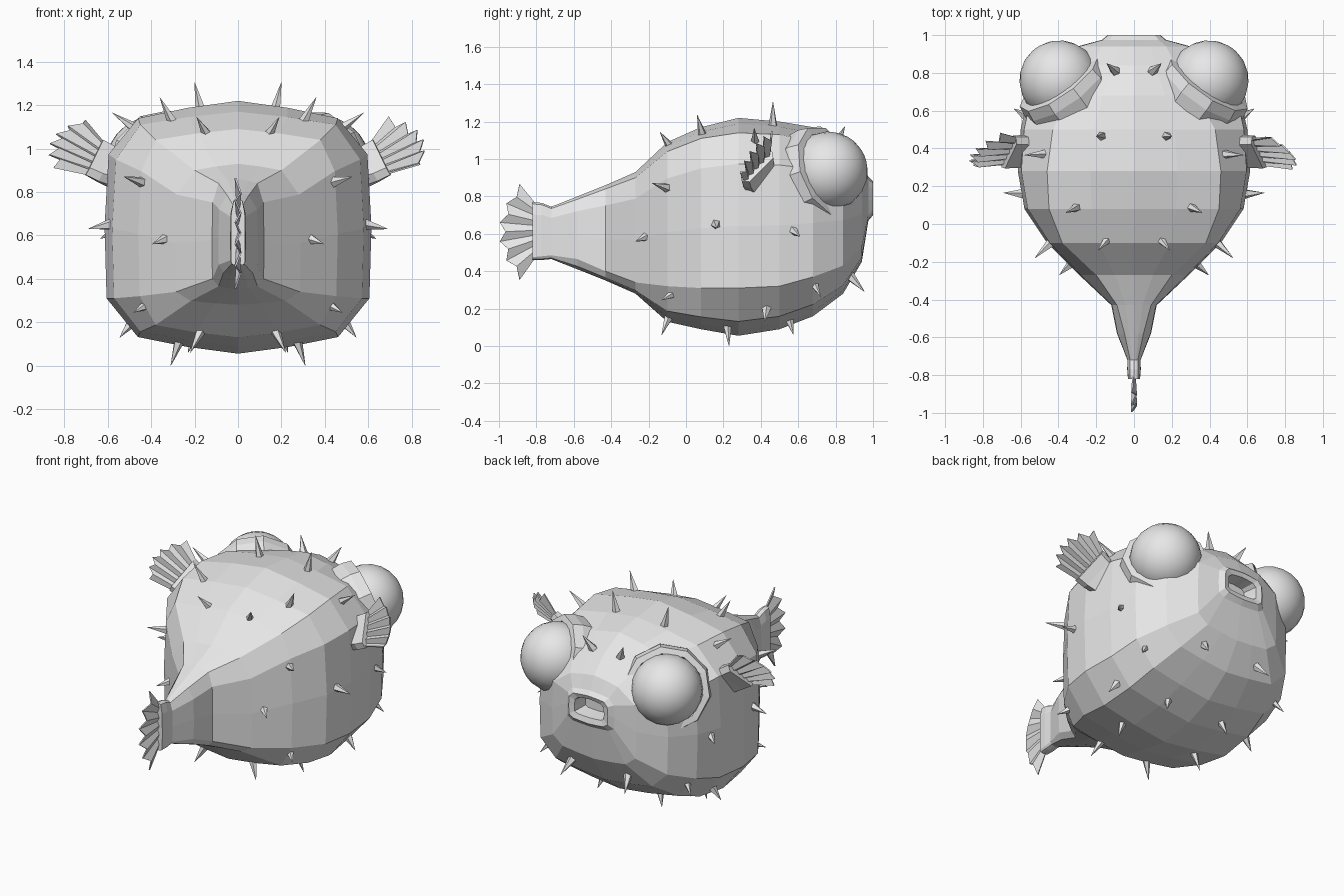
import bpy, bmesh, math
from mathutils import Vector

if "Cube" in bpy.data.objects:
    bpy.data.objects.remove(bpy.data.objects["Cube"])

grey = bpy.data.materials.new("pale_grey")
grey.diffuse_color = (0.8, 0.8, 0.8, 1)
grey.use_nodes = True
grey.node_tree.nodes["Principled BSDF"].inputs["Base Color"].default_value = grey.diffuse_color


def finish(name, bm, smooth=False):
    bmesh.ops.recalc_face_normals(bm, faces=bm.faces[:])
    me = bpy.data.meshes.new(name)
    bm.to_mesh(me)
    bm.free()
    me.materials.append(grey)
    for p in me.polygons:
        p.use_smooth = smooth
    ob = bpy.data.objects.new(name, me)
    bpy.context.collection.objects.link(ob)
    return ob


def loft(bm, loops):
    """Skin a list of closed point loops and cap both ends."""
    rings = [[bm.verts.new(p) for p in lp] for lp in loops]
    n = len(rings[0])
    for a, b in zip(rings, rings[1:]):
        for i in range(n):
            j = (i + 1) % n
            bm.faces.new((a[i], a[j], b[j], b[i]))
    bm.faces.new(rings[0])
    bm.faces.new(rings[-1])


def turned(bm, origin, axis, steps, sides):
    """Rings of (radius, distance along axis) around an axis."""
    axis = Vector(axis).normalized()
    u = axis.orthogonal().normalized()
    v = axis.cross(u)
    loft(bm, [[Vector(origin) + axis * d + (u * math.cos(t) + v * math.sin(t)) * r
               for t in (2 * math.pi * k / sides for k in range(sides))]
              for r, d in steps])


def section(y, top, ct, sl, bot, cw, w):
    """Boxy body cross-section: crown, shoulder, flank, belly corner, keel."""
    cb = max(cw, 0.75 * w)
    cz = bot + 0.3 * (sl - bot)
    half = [(cw * .5, top + (ct - top) * .4), (cw, ct), (w * .97, ct - .2 * (ct - sl)),
            (w, ct - .6 * (ct - sl)), (w * .985, sl), (cb, cz), (cb * .5, bot + (cz - bot) * .4)]
    pts = [(0, top)] + half + [(0, bot)] + [(-x, z) for x, z in reversed(half)]
    return [(x, y, z) for x, z in pts]


# body, from tail to lips, ending inside the mouth
rows = [
    (-.82, .77, .76, .475, .46, .02, .032),
    (-.77, .765, .755, .48, .46, .022, .036),
    (-.72, .745, .735, .485, .465, .02, .035),
    (-.58, .80, .785, .465, .41, .05, .09),
    (-.43, .86, .84, .40, .35, .09, .12),
    (-.27, .93, .90, .34, .28, .20, .29),
    (-.10, 1.09, 1.04, .32, .13, .38, .46),
    (.08, 1.17, 1.11, .31, .09, .45, .58),
    (.28, 1.22, 1.14, .31, .055, .46, .615),
    (.50, 1.20, 1.13, .32, .09, .43, .60),
    (.68, 1.17, 1.09, .37, .16, .33, .56),
    (.84, 1.09, 1.04, .43, .28, .22, .46),
    (.94, .99, .96, .53, .45, .17, .30),
    (.975, .905, .89, .70, .67, .13, .17),
    (1.0, .88, .87, .73, .70, .11, .14),
    (.99, .855, .845, .75, .735, .08, .105),
    (.90, .85, .84, .76, .745, .07, .09),
]
bm = bmesh.new()
loft(bm, [section(*r) for r in rows])
finish("body", bm)


def fan(name, b0, b1, tips, pleat):
    """Pleated fin: rays from a base line to a curved row of tips."""
    b0, b1, pleat = Vector(b0), Vector(b1), Vector(pleat)
    t0, t1, t2 = (Vector(t) for t in tips)
    mid = 2 * t1 - (t0 + t2) / 2
    bm, n = bmesh.new(), 10
    prev = None
    for i in range(n + 1):
        t = i / n
        base = b0.lerp(b1, t)
        tip = t0 * (1 - t) ** 2 + mid * 2 * t * (1 - t) + t2 * t * t
        odd = i % 2
        tip = base.lerp(tip, 0.84 if odd else 1.0) + pleat * (1 if odd else -1)
        cur = (bm.verts.new(base + pleat * (.3 if odd else -.3)), bm.verts.new(tip))
        if prev:
            bm.faces.new((prev[0], cur[0], cur[1], prev[1]))
        prev = cur
    ob = finish(name, bm)
    mod = ob.modifiers.new("thickness", "SOLIDIFY")
    mod.thickness = 0.008
    mod.offset = 0


# tail fin
fan("tail_fin", (0, -.78, .51), (0, -.78, .73),
    [(0, -.89, .355), (0, -1.0, .61), (0, -.89, .865)], (.012, 0, 0))

# spikes on the right half as (base, tip); mirrored to the left
spikes = [
    ((.17, .465, 1.17), (.20, .465, 1.305)), ((.30, .09, 1.12), (.36, .06, 1.235)),
    ((.14, -.08, 1.06), (.19, -.14, 1.145)), ((.47, .37, 1.09), (.58, .365, 1.165)),
    ((.44, -.10, .845), (.525, -.18, .87)), ((.59, .16, .65), (.69, .165, .63)),
    ((.33, -.21, .585), (.395, -.27, .56)), ((.42, -.07, .28), (.48, -.13, .245)),
    ((.49, .43, .20), (.545, .42, .13)), ((.27, .22, .12), (.31, .23, 0)),
    ((.17, -.09, .165), (.22, -.13, .06)), ((.20, .55, .15), (.23, .575, .06)),
    ((.48, .68, .34), (.54, .72, .265)), ((.20, .88, .37), (.23, .955, .29)),
    ((.57, .57, .62), (.635, .61, .585)), ((.10, .81, 1.09), (.145, .85, 1.175)),
]

for side, label in ((1, "right"), (-1, "left")):
    def m(p):
        return Vector((p[0] * side, p[1], p[2]))

    # eye socket cup and eyeball
    look = m((.55, .75, .30)).normalized()
    centre = m((.395, .76, .935))
    bm = bmesh.new()
    turned(bm, centre, look, [(.25, -.20), (.265, -.06), (.255, 0), (.215, 0.005), (.20, -.05)], 10)
    finish("eye_socket_" + label, bm)
    bm = bmesh.new()
    bmesh.ops.create_uvsphere(bm, u_segments=20, v_segments=12, radius=.212)
    bmesh.ops.rotate(bm, verts=bm.verts[:], matrix=look.to_track_quat('Z', 'Y').to_matrix())
    bmesh.ops.translate(bm, verts=bm.verts[:], vec=centre)
    finish("eye_" + label, bm, True)

    # side fin: fleshy root and pleated fan
    b0, b1 = m((.665, .315, .875)), m((.60, .45, 1.01))
    along = (b1 - b0).normalized()
    out = m((.75, -.05, .42)).normalized()
    flat = along.cross(out).normalized()
    mid = (b0 + b1) / 2
    bm = bmesh.new()
    loft(bm, [[mid + out * d + along * (a * h) + flat * (f * k)
               for a, f in ((-1, 0), (-.8, 1), (.8, 1), (1, 0), (.8, -1), (-.8, -1))]
              for d, h, k in ((-.14, .09, .05), (-.03, .115, .035), (.035, .12, .03))])
    finish("side_fin_root_" + label, bm)
    fan("side_fin_" + label, b0, b1,
        [m((.845, .30, .92)), m((.85, .37, 1.055)), m((.70, .47, 1.14))], flat * .016)

    # five-sided spikes, sunk slightly into the skin
    bm = bmesh.new()
    for base, tip in spikes:
        base, tip = m(base), m(tip)
        d = tip - base
        turned(bm, base, d, [(.028, -.03), (.026, 0), (.001, d.length)], 5)
    finish("spikes_" + label, bm)
